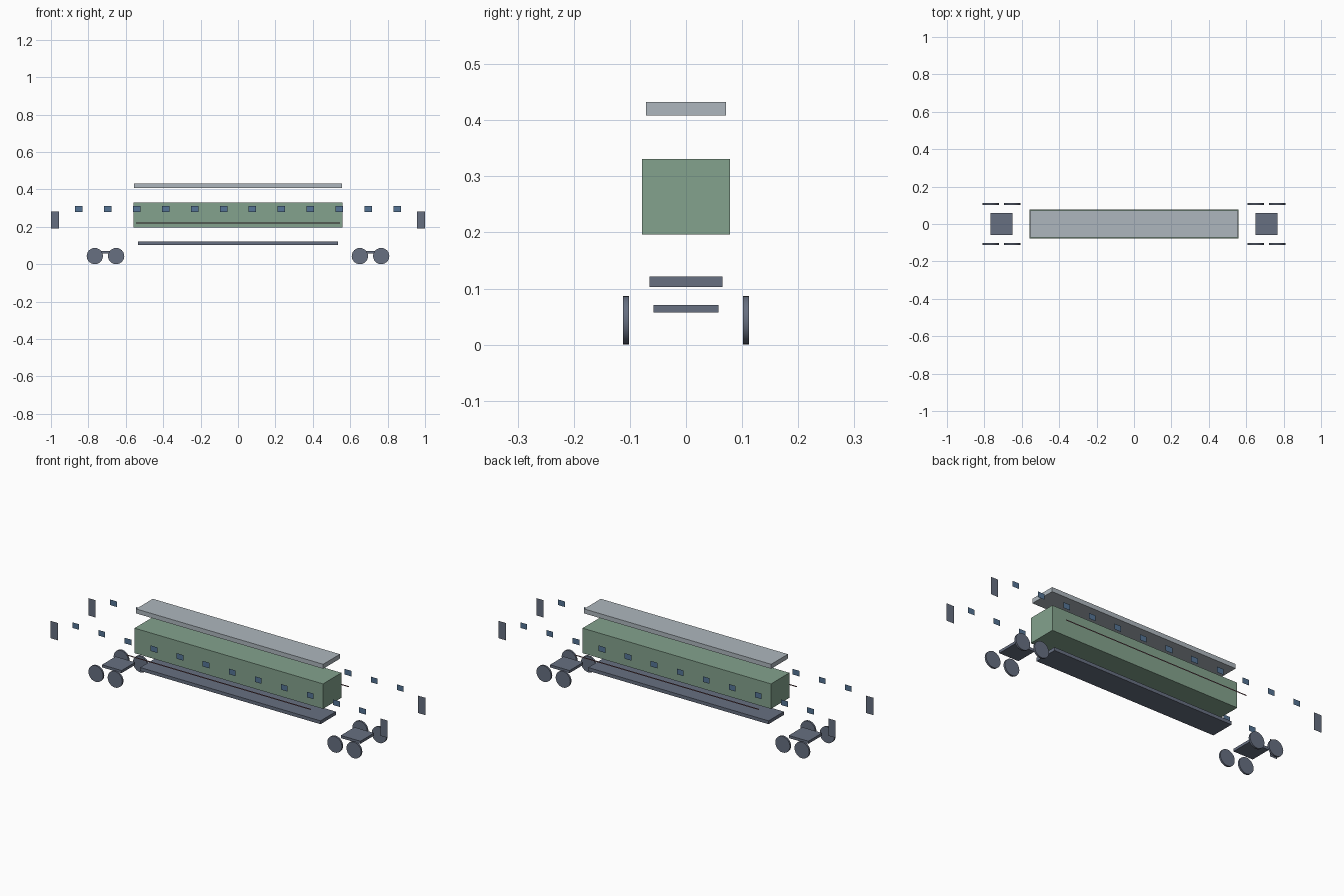
import bpy
import math

if "Cube" in bpy.data.objects:
    bpy.data.objects.remove(bpy.data.objects["Cube"])


def material(name, rgb):
    m = bpy.data.materials.new(name)
    m.diffuse_color = (*rgb, 1)
    m.use_nodes = True
    m.node_tree.nodes["Principled BSDF"].inputs["Base Color"].default_value = m.diffuse_color
    return m


GREEN = material("sage green", (0.23, 0.365, 0.27))
ROOF = material("pale grey", (0.42, 0.47, 0.51))
STEEL = material("slate grey", (0.135, 0.16, 0.22))
GLASS = material("window blue", (0.09, 0.175, 0.30))
STRIPE = material("muted maroon", (0.22, 0.11, 0.13))


def finish(name, mat):
    ob = bpy.context.object
    ob.name = name
    ob.data.materials.append(mat)
    return ob


def box(name, mat, center, size):
    bpy.ops.mesh.primitive_cube_add(size=1, location=center)
    ob = finish(name, mat)
    ob.scale = size
    bpy.ops.object.transform_apply(location=False, rotation=False, scale=True)
    return ob


def panel(name, mat, x, z, width, height, side):
    """Thin upright sheet on one side of the car, facing outwards."""
    bpy.ops.mesh.primitive_plane_add(size=1, location=(x, side * 0.16, z))
    ob = finish(name, mat)
    ob.scale = (width, height, 1)
    ob.rotation_euler = (-side * math.pi / 2, 0, 0)
    bpy.ops.object.transform_apply(location=False, rotation=True, scale=True)
    return ob


# Main stack: underframe, body, roof, lifted apart
box("underframe", STEEL, (0, 0, 0.112), (1.07, 0.13, 0.018))
box("body", GREEN, (0, 0, 0.2635), (1.118, 0.156, 0.134))
box("roof", ROOF, (0, 0, 0.42), (1.11, 0.142, 0.024))

# Bogies: plate with four wheels at each end
for end in (-1, 1):
    cx = end * 0.7085
    box("bogie_plate", STEEL, (cx, 0, 0.064), (0.116, 0.116, 0.014))
    for dx in (-0.057, 0.057):
        for side in (-1, 1):
            bpy.ops.mesh.primitive_cylinder_add(
                vertices=24, radius=0.0435, depth=0.01,
                location=(cx + dx, side * 0.107, 0.0435),
                rotation=(math.pi / 2, 0, 0))
            finish("wheel", STEEL)
            bpy.ops.object.shade_smooth_by_angle()

# Side panels pulled away from the body: windows, doors, stripe
for side in (-1, 1):
    for i in range(12):
        panel("window", GLASS, (i - 5.5) * 0.1546, 0.295, 0.04, 0.03, side)
    for end in (-1, 1):
        panel("door", STEEL, end * 0.978, 0.2365, 0.044, 0.093, side)
    panel("stripe", STRIPE, 0, 0.221, 1.09, 0.006, side)
